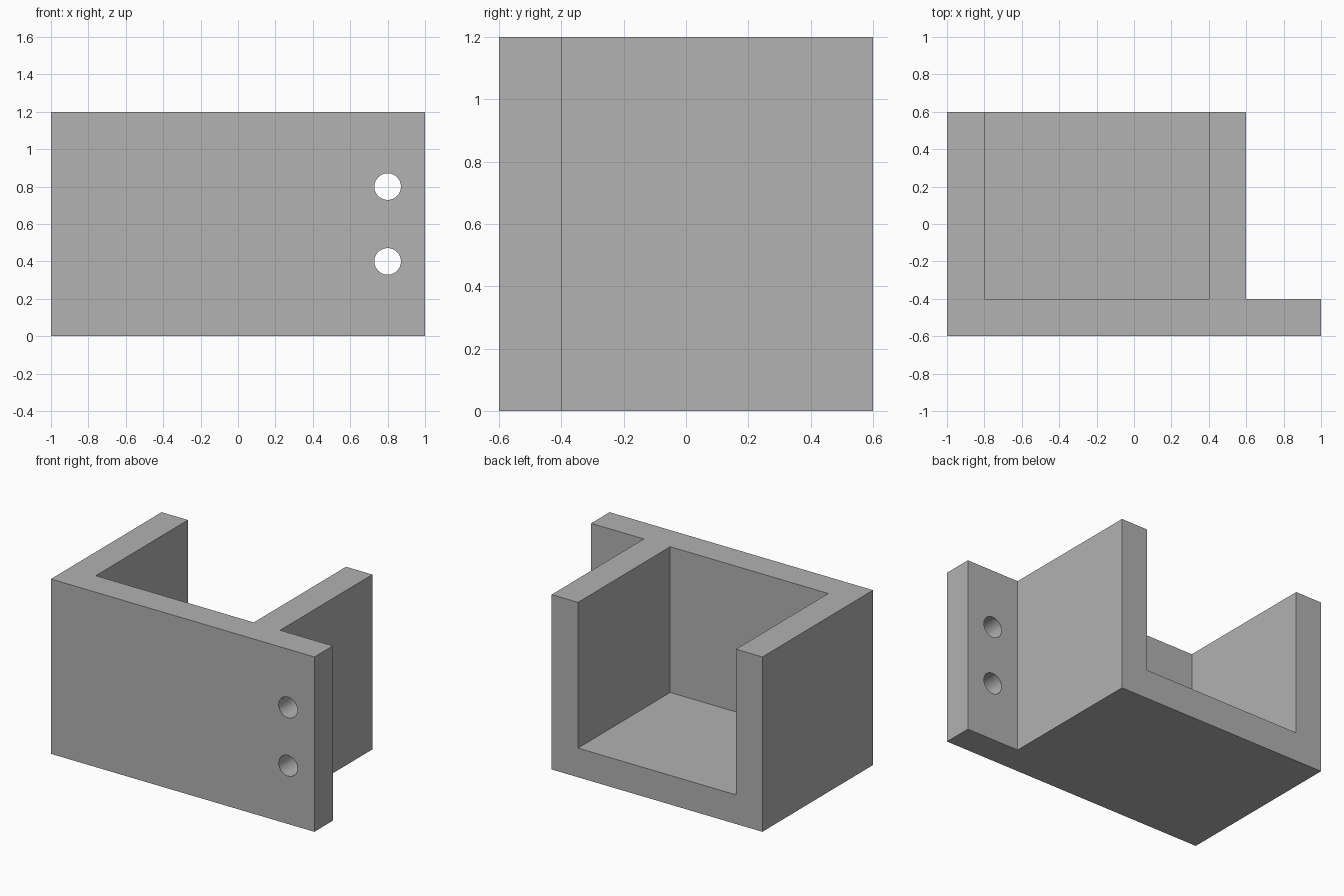
import bpy, bmesh, math
from mathutils import Vector

cube = bpy.data.objects.get("Cube")
if cube:
    bpy.data.objects.remove(cube, do_unlink=True)

WALL, HEIGHT = 0.2, 1.2
HOLE_RADIUS = 0.071

grey = bpy.data.materials.new("plain grey")
grey.use_nodes = True
colour = (0.445, 0.445, 0.445, 1)
grey.diffuse_color = colour
grey.node_tree.nodes["Principled BSDF"].inputs["Base Color"].default_value = colour


def prism(name, outline, direction):
    """Extrude a flat outline along a direction into a closed solid."""
    bm = bmesh.new()
    face = bm.faces.new([bm.verts.new(p) for p in outline])
    top = bmesh.ops.extrude_face_region(bm, geom=[face])["geom"]
    bmesh.ops.translate(bm, vec=Vector(direction),
                        verts=[v for v in top if isinstance(v, bmesh.types.BMVert)])
    bmesh.ops.recalc_face_normals(bm, faces=bm.faces)
    mesh = bpy.data.meshes.new(name)
    bm.to_mesh(mesh)
    bm.free()
    mesh.materials.append(grey)
    obj = bpy.data.objects.new(name, mesh)
    bpy.context.collection.objects.link(obj)
    return obj


def cut(target, cutter):
    """Subtract the cutter from the target, then discard the cutter."""
    cutter.hide_render = True
    mod = target.modifiers.new("cut", "BOOLEAN")
    mod.operation, mod.solver, mod.object = "DIFFERENCE", "EXACT", cutter
    bpy.context.view_layer.objects.active = target
    bpy.ops.object.modifier_apply(modifier=mod.name)
    bpy.data.objects.remove(cutter, do_unlink=True)


# Body: block with a side flange flush with the front
plan = [(-1, -0.6), (1, -0.6), (1, -0.4), (0.6, -0.4), (0.6, 0.6), (-1, 0.6)]
bracket = prism("holder_bracket", [(x, y, 0) for x, y in plan], (0, 0, HEIGHT))

# Bay open at the top and back, leaving floor, two sides and front wall
left, right, front, back = 0.6 - WALL, -1 + WALL, -0.6 + WALL, 0.8
bay = [(right, front, WALL), (left, front, WALL), (left, back, WALL), (right, back, WALL)]
cut(bracket, prism("bay_cutter", bay, (0, 0, HEIGHT)))

# Two screw holes through the flange
for z in (0.4, 0.8):
    angles = [math.tau * i / 48 for i in range(48)]
    ring = [(0.8 + HOLE_RADIUS * math.cos(a), -0.7, z + HOLE_RADIUS * math.sin(a))
            for a in angles]
    cut(bracket, prism("hole_cutter", ring, (0, 0.4, 0)))

# Smooth hole walls, crisp box edges
bpy.ops.object.select_all(action="DESELECT")
bracket.select_set(True)
bpy.context.view_layer.objects.active = bracket
bpy.ops.object.shade_smooth_by_angle(angle=math.radians(30))
